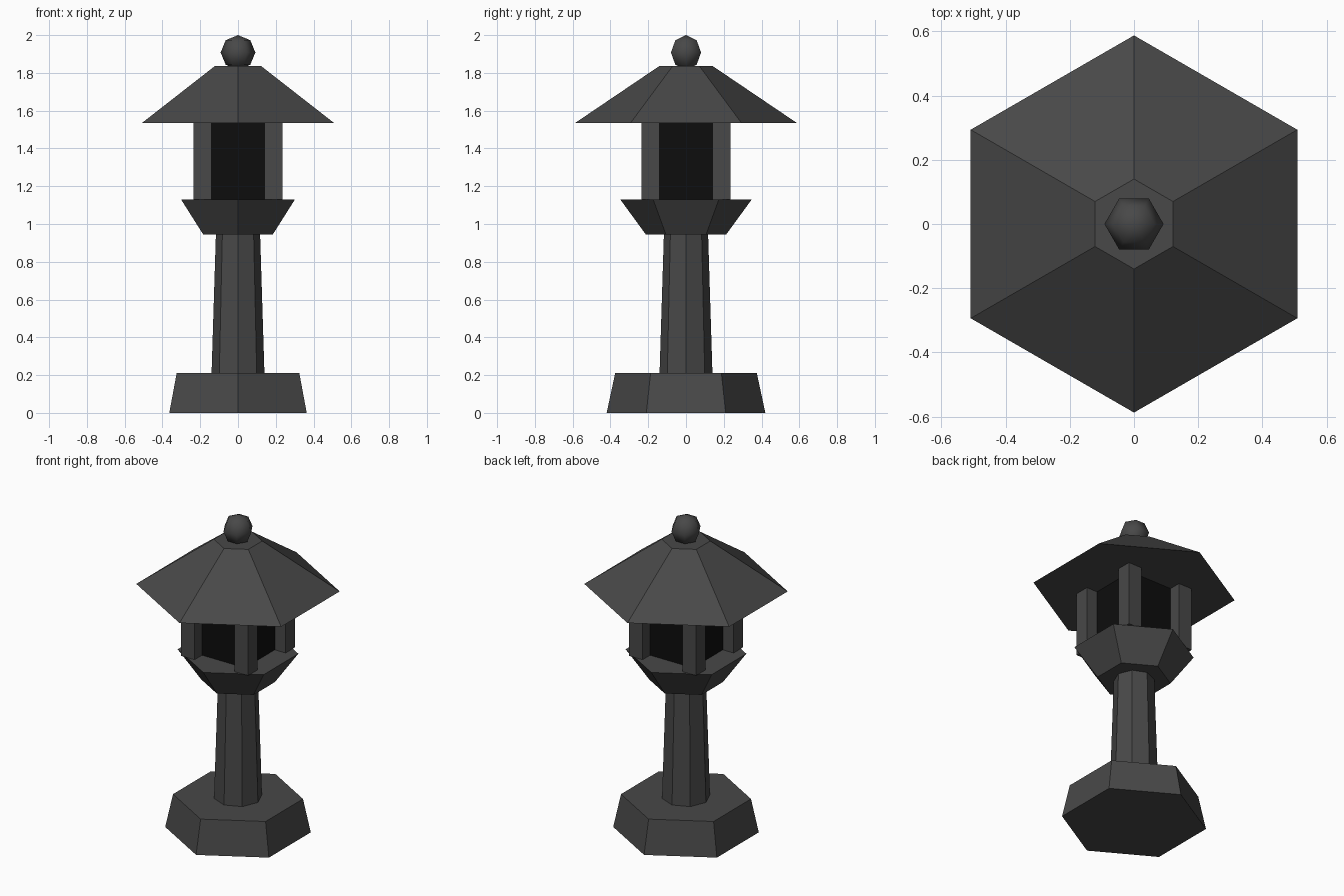
import bpy
import math

cube = bpy.data.objects.get("Cube")
if cube:
    bpy.data.objects.remove(cube, do_unlink=True)


def make_material(name, value):
    mat = bpy.data.materials.new(name)
    mat.use_nodes = True
    color = (value, value, value, 1)
    mat.diffuse_color = color
    bsdf = mat.node_tree.nodes["Principled BSDF"]
    bsdf.inputs["Base Color"].default_value = color
    bsdf.inputs["Roughness"].default_value = 0.9
    return mat


stone = make_material("dark stone", 0.065)
dark = make_material("black opening", 0.004)


def finish(name, mat):
    obj = bpy.context.object
    obj.name = name
    obj.data.name = name
    obj.data.materials.append(mat)
    return obj


def frustum(name, sides, r_low, r_high, z_low, z_high):
    """Tapered prism with a corner on the y axis."""
    bpy.ops.mesh.primitive_cone_add(
        vertices=sides, radius1=r_low, radius2=r_high,
        depth=z_high - z_low, location=(0, 0, (z_low + z_high) / 2))
    return finish(name, stone)


def box(name, mat, x, y, width, z_low, z_high):
    bpy.ops.mesh.primitive_cube_add(size=1, location=(x, y, (z_low + z_high) / 2))
    bpy.context.object.scale = (width, width, z_high - z_low)
    bpy.ops.object.transform_apply(location=False, rotation=False, scale=True)
    return finish(name, mat)


# Stacked stone parts
frustum("base", 6, 0.42, 0.375, 0, 0.21)
frustum("shaft", 8, 0.14, 0.117, 0.21, 0.945)
frustum("platform", 6, 0.213, 0.348, 0.945, 1.13)
frustum("roof", 6, 0.587, 0.14, 1.535, 1.837)

# Light chamber: dark core with four corner posts
box("chamber_core", dark, 0, 0, 0.32, 1.13, 1.535)
for side, sx in (("right", -1), ("left", 1)):
    for end, sy in (("front", -1), ("back", 1)):
        box(f"{end}_{side}_post", stone, sx * 0.188, sy * 0.188, 0.095, 1.13, 1.535)

# Rounded finial on top of the roof
bpy.ops.mesh.primitive_uv_sphere_add(
    segments=6, ring_count=4, radius=0.092, location=(0, 0, 1.908),
    rotation=(0, 0, math.radians(30)))
finial = finish("finial", stone)
bpy.ops.object.shade_smooth()
